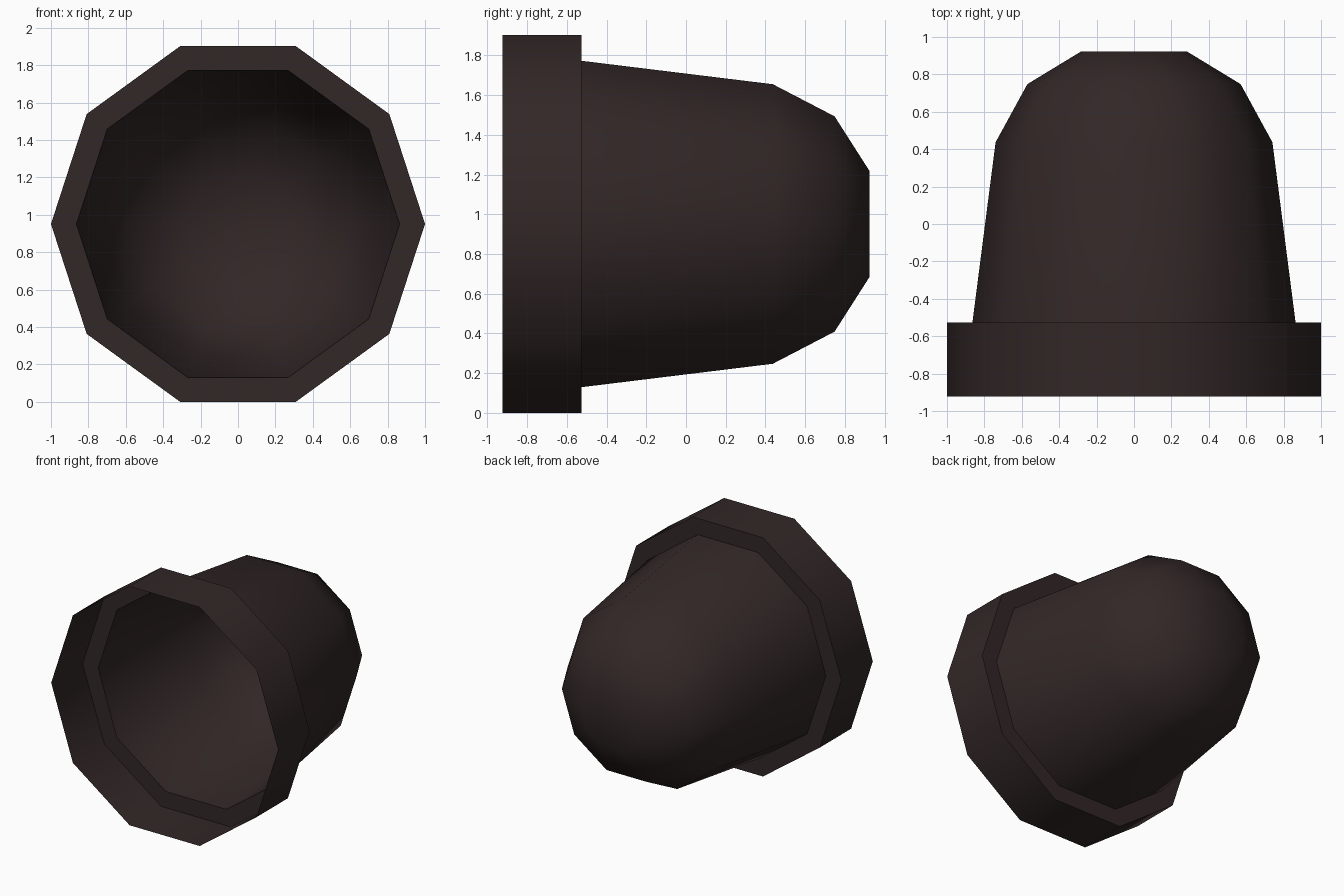
import bpy, bmesh, math

if "Cube" in bpy.data.objects:
    bpy.data.objects.remove(bpy.data.objects["Cube"])

SIDES = 10
CENTRE_Z = math.sin(math.radians(72))  # decagon rests on a flat side

# (y, radius) along the axis: open collar, step, tapered body, rounded end
PROFILE = [(-0.923, 1.0), (-0.527, 1.0), (-0.527, 0.864),
           (0.437, 0.74), (0.748, 0.57), (0.923, 0.282)]

bm = bmesh.new()
rings = []
for y, r in PROFILE:
    ring = []
    for i in range(SIDES):
        a = math.tau * i / SIDES
        ring.append(bm.verts.new((r * math.cos(a), y, CENTRE_Z + r * math.sin(a))))
    rings.append(ring)

# thin single-skin walls, open at the front
for a, b in zip(rings, rings[1:]):
    for i in range(SIDES):
        j = (i + 1) % SIDES
        bm.faces.new((a[i], b[i], b[j], a[j]))
# closed back end
bm.faces.new(list(reversed(rings[-1])))
bm.normal_update()

mesh = bpy.data.meshes.new("flanged_cup")
bm.to_mesh(mesh)
bm.free()
cup = bpy.data.objects.new("flanged_cup", mesh)
bpy.context.collection.objects.link(cup)

mat = bpy.data.materials.new("dark brown rubber")
mat.diffuse_color = (0.032, 0.020, 0.020, 1)
mat.use_nodes = True
mat.node_tree.nodes["Principled BSDF"].inputs["Base Color"].default_value = mat.diffuse_color
mesh.materials.append(mat)

# smooth round the sides, sharp at the collar step
bpy.context.view_layer.objects.active = cup
cup.select_set(True)
bpy.ops.object.shade_smooth_by_angle(angle=math.radians(60))
